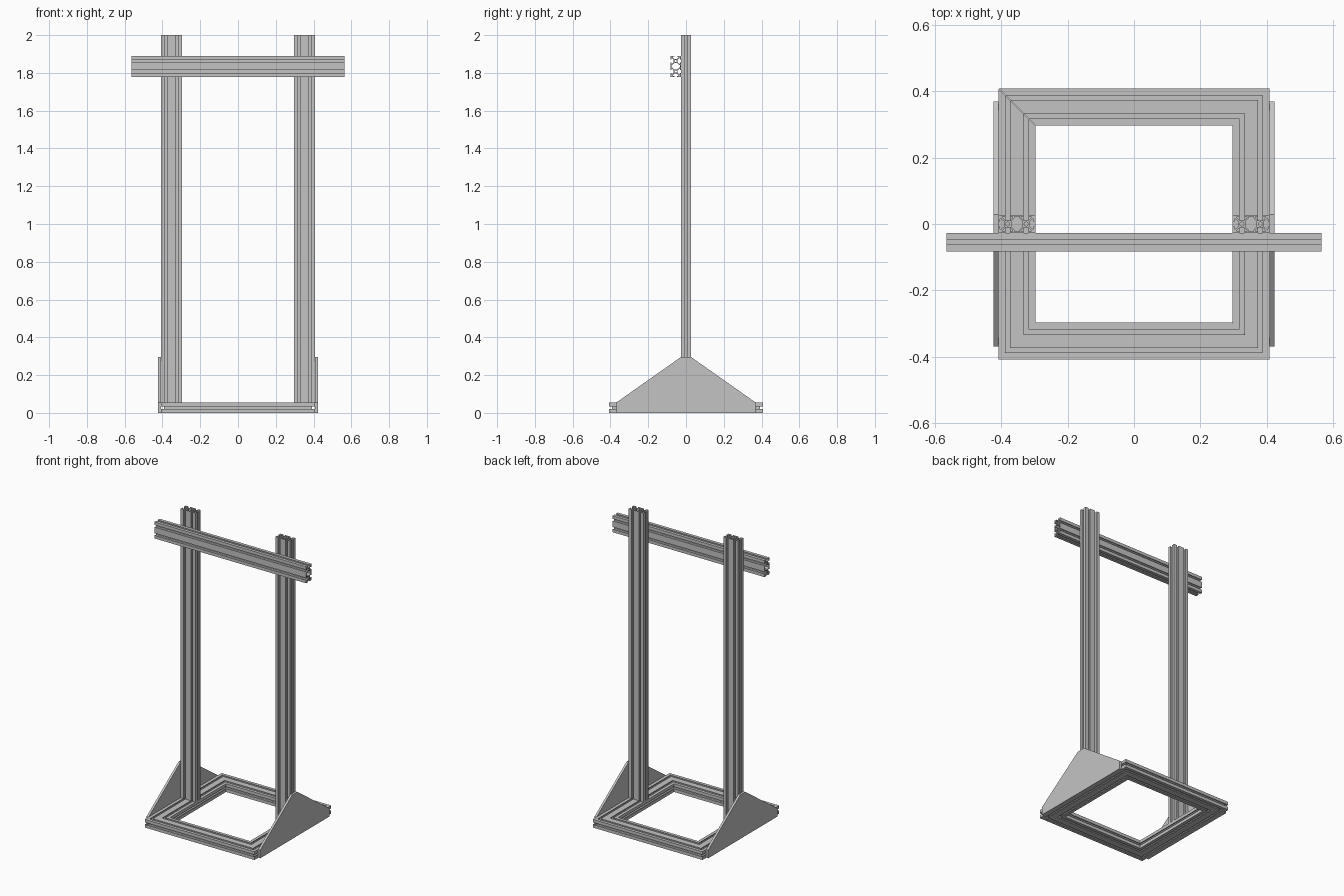
import bpy, bmesh, math
from mathutils import Matrix, Vector

cube = bpy.data.objects.get("Cube")
if cube:
    bpy.data.objects.remove(cube, do_unlink=True)

metal = bpy.data.materials.new("aluminium grey")
metal.use_nodes = True
grey = (0.55, 0.55, 0.55, 1)
metal.diffuse_color = grey
metal.node_tree.nodes["Principled BSDF"].inputs["Base Color"].default_value = grey

CELL = 0.0555          # side of one square rail cell; a rail is two cells wide
H = CELL / 2
UNIT = CELL / 20
RING = 0.3525          # centre line of the base frame


def finish(bm, name):
    bmesh.ops.recalc_face_normals(bm, faces=bm.faces)
    mesh = bpy.data.meshes.new(name)
    bm.to_mesh(mesh)
    bm.free()
    mesh.materials.append(metal)
    obj = bpy.data.objects.new(name, mesh)
    bpy.context.collection.objects.link(obj)
    return obj


def rail_loops():
    """Outline with six T-slots, two round bores and the hollow between the cells."""
    half = [(2.6, 0), (2.6, 1.8), (5.5, 1.8), (5.5, 2.8), (2.6, 6.2)]
    slot = [(-a, d) for a, d in half] + [(a, d) for a, d in reversed(half)]
    sides = [((0, -1), [(-10, -10), (10, -10)], (20, -10)),
             ((1, 0), [(20, 0)], (20, 10)),
             ((0, 1), [(10, 10), (-10, 10)], (-20, 10)),
             ((-1, 0), [(-20, 0)], (-20, -10))]
    outline = []
    for (nx, ny), centres, corner in sides:
        for cx, cy in centres:
            outline += [(cx - ny * a - nx * d, cy + nx * a - ny * d) for a, d in slot]
        outline.append(corner)
    edge = [(2.8, 8.2), (2.8, 6.4), (6, 2.8)]
    right = edge + [(x, -y) for x, y in reversed(edge)]
    hollow = right + [(-x, -y) for x, y in right]
    bores = [[(c + 2.1 * math.cos(i * math.tau / 16), 2.1 * math.sin(i * math.tau / 16))
              for i in range(16)] for c in (-10, 10)]
    return [outline, hollow] + bores


def rail(name, length, wide, thick, centre, mitred=False):
    """Extrude the slotted section; wide and thick are the section's axes."""
    bm = bmesh.new()
    for loop in rail_loops():
        vs = [bm.verts.new((x * UNIT, y * UNIT, -length / 2)) for x, y in loop]
        for i, v in enumerate(vs):
            bm.edges.new((v, vs[i - 1]))
    bmesh.ops.triangle_fill(bm, edges=bm.edges[:], use_beauty=True)
    out = bmesh.ops.extrude_face_region(bm, geom=bm.faces[:])["geom"]
    bmesh.ops.translate(bm, vec=(0, 0, length),
                        verts=[g for g in out if isinstance(g, bmesh.types.BMVert)])
    if mitred:
        for v in bm.verts:
            v.co.z += math.copysign(v.co.x, v.co.z) * (1 if v.co.x >= 0 else -1) \
                if v.co.x >= 0 else -math.copysign(abs(v.co.x), v.co.z)
    u, w = Vector(wide), Vector(thick)
    axes = Matrix((u, w, u.cross(w))).transposed().to_4x4()
    bm.transform(Matrix.Translation(centre) @ axes)
    return finish(bm, name)


# Mitred base frame
for i, side in enumerate(("front", "left", "back", "right")):
    turn = Matrix.Rotation(i * math.pi / 2, 3, "Z")
    outward = turn @ Vector((0, -1, 0))
    rail(f"base_{side}_rail", 2 * RING, outward, (0, 0, 1),
         outward * RING + Vector((0, 0, H)), mitred=True)

# Uprights and gusset plates
gusset = [(-0.368, 0), (0.368, 0), (0.368, CELL), (0.028, 0.295),
          (-0.028, 0.295), (-0.368, CELL)]
for side, s in (("left", 1), ("right", -1)):
    rail(f"{side}_upright", 2 - CELL, (1, 0, 0), (0, 1, 0),
         (s * RING, 0, 1 + H))
    bm = bmesh.new()
    face = bm.faces.new([bm.verts.new((s * 0.408, y, z)) for y, z in gusset])
    out = bmesh.ops.extrude_face_region(bm, geom=[face])["geom"]
    bmesh.ops.translate(bm, vec=(s * 0.015, 0, 0),
                        verts=[g for g in out if isinstance(g, bmesh.types.BMVert)])
    finish(bm, f"{side}_gusset_plate")

# Crossbar on the front of the uprights
rail("crossbar", 1.13, (0, 0, 1), (0, 1, 0), (0, -CELL + 0.001, 1.835))
